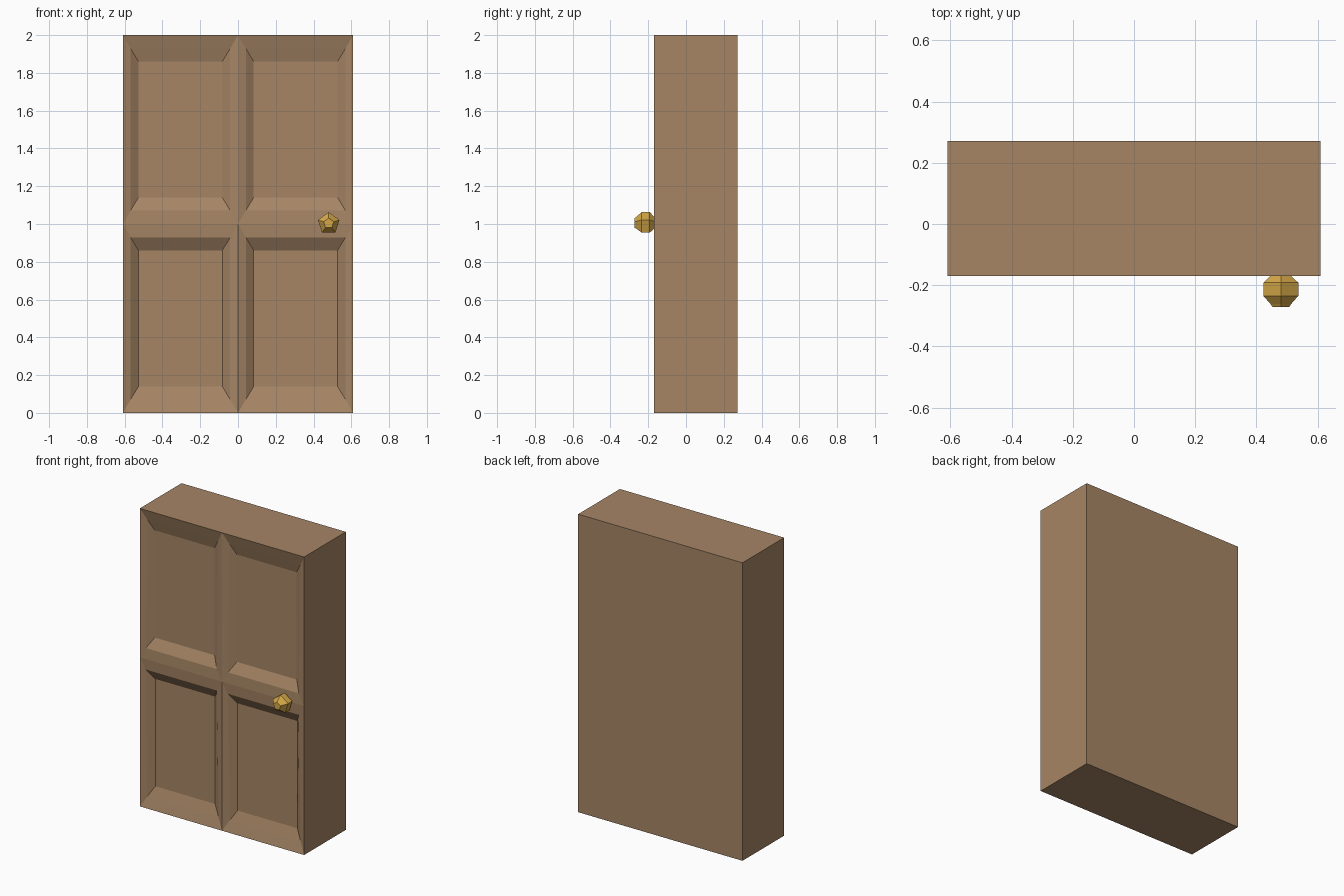
import bpy, bmesh, math

if "Cube" in bpy.data.objects:
    bpy.data.objects.remove(bpy.data.objects["Cube"])

def material(name, rgb):
    m = bpy.data.materials.new(name)
    m.diffuse_color = (*rgb, 1.0)
    m.use_nodes = True
    m.node_tree.nodes["Principled BSDF"].inputs["Base Color"].default_value = m.diffuse_color
    return m

def finish(name, bm, mat):
    bmesh.ops.remove_doubles(bm, verts=bm.verts, dist=1e-5)
    bmesh.ops.recalc_face_normals(bm, faces=bm.faces)
    me = bpy.data.meshes.new(name)
    bm.to_mesh(me)
    bm.free()
    me.materials.append(mat)
    ob = bpy.data.objects.new(name, me)
    bpy.context.collection.objects.link(ob)
    return ob

wood = material("brown wood", (0.38, 0.235, 0.13))
brass = material("brass", (0.66, 0.39, 0.065))

W, H, FRONT, BACK = 0.61, 2.0, -0.17, 0.272

# Door slab with four recessed panels on the front
bm = bmesh.new()

def face(*pts):
    bm.faces.new([bm.verts.new(p) for p in pts])

def ring(sx, sz, dx, dz, rail_depth, outer_depth):
    """Corners of one panel ring; order: rail inner, rail outer, edge outer, edge inner."""
    def point(x, z, depth):
        return (sx * x, FRONT + depth, 1 + sz * z)
    return [point(dx, dz, rail_depth), point(W - dx, dz, rail_depth),
            point(W - dx, 1 - dz, outer_depth), point(dx, 1 - dz, outer_depth)]

for sx in (-1, 1):
    for sz in (-1, 1):
        depth = 0.046 if sz < 0 else 0.04
        rings = [ring(sx, sz, 0, 0, 0, 0),
                 ring(sx, sz, 0.042, 0.072, 0.004, depth / 2),
                 ring(sx, sz, 0.083, 0.14, depth, depth)]
        for a, b in zip(rings, rings[1:]):
            for i in range(4):
                j = (i + 1) % 4
                face(a[i], a[j], b[j], b[i])
        face(*rings[-1])

# Slab sides, top, bottom and back
outline = [(-W, 0), (0, 0), (W, 0), (W, 1), (W, H), (0, H), (-W, H), (-W, 1)]
for (x1, z1), (x2, z2) in zip(outline, outline[1:] + outline[:1]):
    face((x1, FRONT, z1), (x2, FRONT, z2), (x2, BACK, z2), (x1, BACK, z1))
face(*[(x, BACK, z) for x, z in outline])
finish("door", bm, wood)

# Five-sided knob turned around the y axis
bm = bmesh.new()
profile = [(-0.15, 0.03), (-0.168, 0.034), (-0.192, 0.06), (-0.235, 0.06), (-0.262, 0.035), (-0.272, 0.028)]
loops = []
for y, r in profile:
    loops.append([bm.verts.new((0.48 + r * math.sin(k * math.tau / 5), y,
                                1.003 + r * math.cos(k * math.tau / 5))) for k in range(5)])
for a, b in zip(loops, loops[1:]):
    for k in range(5):
        n = (k + 1) % 5
        bm.faces.new((a[k], a[n], b[n], b[k]))
bm.faces.new(loops[0])
bm.faces.new(loops[-1])
finish("door_knob", bm, brass)
